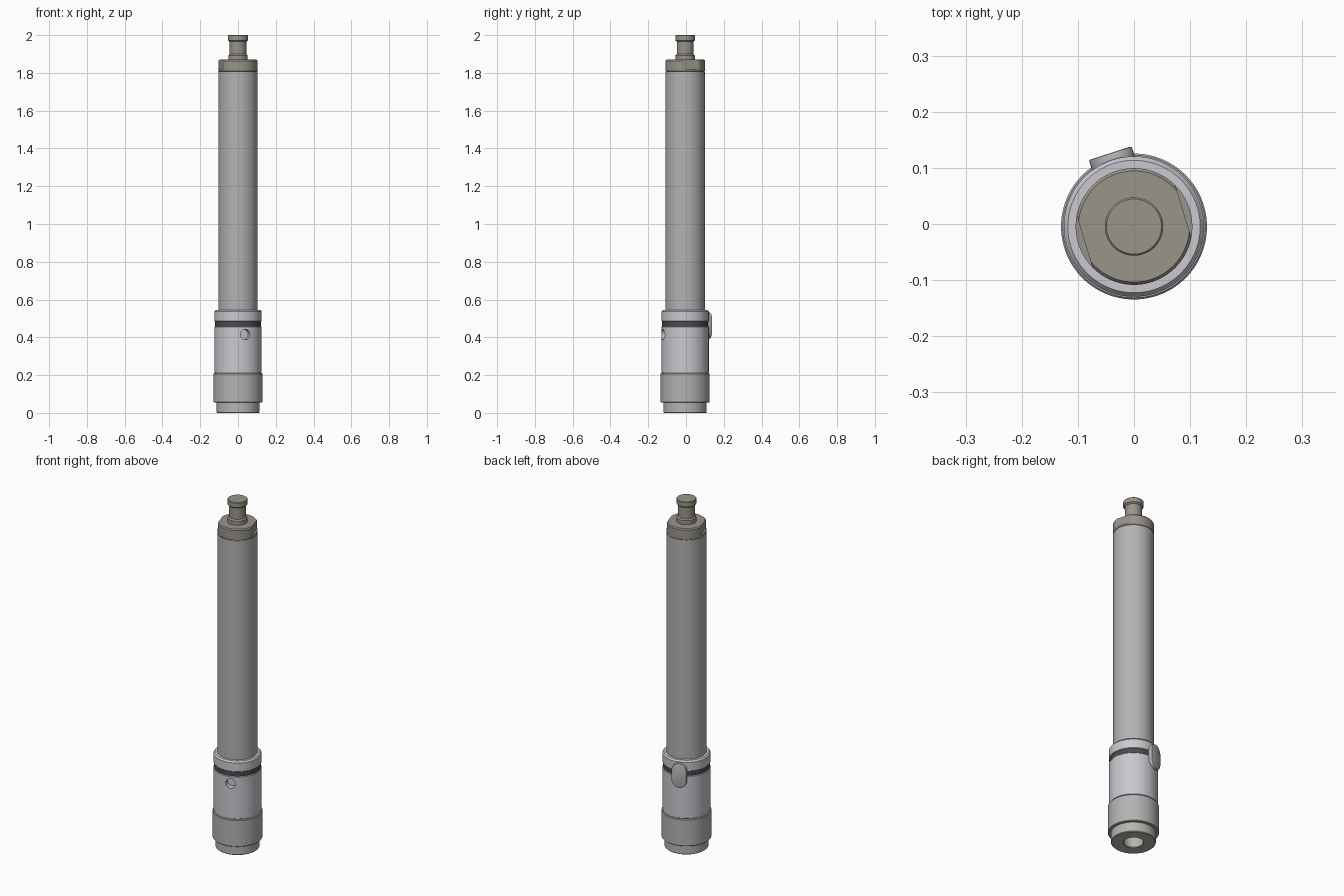
import bpy, bmesh, math
from mathutils import Matrix, Vector

if "Cube" in bpy.data.objects:
    bpy.data.objects.remove(bpy.data.objects["Cube"])

CY = -0.0045                 # axis offset in y
AXIS = Vector((0, CY, 0))
CLIP = math.radians(108)     # direction the side button faces
FLAT = math.radians(17)      # direction of the wrench flats


def material(name, rgb):
    m = bpy.data.materials.new(name)
    m.diffuse_color = (*rgb, 1)
    m.use_nodes = True
    m.node_tree.nodes["Principled BSDF"].inputs["Base Color"].default_value = m.diffuse_color
    return m


metal = material("grey_metal", (0.45, 0.45, 0.45))
silver = material("pale_silver", (0.58, 0.58, 0.63))
warm = material("warm_grey", (0.32, 0.30, 0.26))
beige = material("beige_metal", (0.48, 0.46, 0.43))
dark = material("dark_rubber", (0.07, 0.07, 0.07))


def finish(name, bm, mat):
    bmesh.ops.recalc_face_normals(bm, faces=bm.faces)
    me = bpy.data.meshes.new(name)
    bm.to_mesh(me)
    bm.free()
    ob = bpy.data.objects.new(name, me)
    bpy.context.collection.objects.link(ob)
    if mat:
        me.materials.append(mat)
        bpy.context.view_layer.objects.active = ob
        ob.select_set(True)
        bpy.ops.object.shade_smooth_by_angle(angle=math.radians(30))
        ob.select_set(False)
    return ob


def lathe(name, profile, mat, n=96):
    """Revolve (radius, z) points; a profile starts and ends on the axis."""
    bm = bmesh.new()
    vs = [bm.verts.new((r, CY, z)) for r, z in profile]
    es = [bm.edges.new(p) for p in zip(vs, vs[1:])]
    bmesh.ops.spin(bm, geom=vs + es, cent=AXIS, axis=(0, 0, 1),
                   angle=math.tau, steps=n, use_duplicate=False)
    bmesh.ops.remove_doubles(bm, verts=bm.verts, dist=1e-5)
    return finish(name, bm, mat)


def cut(ob, cutter):
    cutter.hide_render = True
    cutter.hide_set(True)
    mod = ob.modifiers.new("cut", 'BOOLEAN')
    mod.operation, mod.solver, mod.object = 'DIFFERENCE', 'EXACT', cutter


def facing(angle, dist, z):
    """Frame whose local z points outward, local y points up."""
    out = Vector((math.cos(angle), math.sin(angle), 0))
    up = Vector((0, 0, 1))
    m = Matrix((up.cross(out), up, out)).transposed().to_4x4()
    m.translation = AXIS + out * dist + up * z
    return m


# Base ring with socket
lathe("base_ring", [(0, 0.15), (0.05, 0.15), (0.05, 0.003), (0.053, 0), (0.111, 0),
                    (0.114, 0.003), (0.114, 0.16), (0, 0.16)], beige)

# Thick lower sleeve
lathe("lower_sleeve", [(0, 0.155), (0.114, 0.155), (0.114, 0.055), (0.127, 0.055),
                       (0.130, 0.058), (0.130, 0.207), (0.127, 0.21), (0, 0.21)], metal)

# Collar body, rubber band and upper collar
body = lathe("collar_body", [(0, 0.205), (0.122, 0.205), (0.122, 0.213), (0.125, 0.215),
                             (0.125, 0.455), (0.122, 0.458), (0, 0.458)], silver)
lathe("rubber_band", [(0, 0.456), (0.1215, 0.456), (0.1215, 0.486), (0, 0.486)], dark)
lathe("upper_collar", [(0, 0.484), (0.122, 0.484), (0.125, 0.487), (0.125, 0.536),
                       (0.118, 0.545), (0, 0.545)], silver)

# Side port, opposite the button
bm = bmesh.new()
bmesh.ops.create_cone(bm, cap_ends=True, segments=32, radius1=0.027, radius2=0.027,
                      depth=0.08, matrix=facing(CLIP + math.pi, 0.13, 0.415))
cut(body, finish("port_cutter", bm, None))

# Rounded side button
bm = bmesh.new()
w, h = 0.04, 0.07
ring = []
for i in range(34):
    end = 1 if i < 17 else -1
    a = math.pi * (i if i < 17 else i - 1) / 16
    ring.append(bm.verts.new((w * math.cos(a), w * math.sin(a) + end * (h - w), 0)))
base = bm.faces.new(ring)
top = bmesh.ops.extrude_face_region(bm, geom=[base])["geom"]
tv = [g for g in top if isinstance(g, bmesh.types.BMVert)]
bmesh.ops.translate(bm, verts=tv, vec=(0, 0, 0.022))
bmesh.ops.bevel(bm, geom=[e for e in bm.edges if all(v in tv for v in e.verts)],
                offset=0.003, segments=2, affect='EDGES', profile=0.5)
bm.transform(facing(CLIP, 0.1155, 0.462))
finish("side_button", bm, metal)

# Main tube
lathe("main_tube", [(0, 0.53), (0.104, 0.53), (0.104, 1.805), (0, 1.805)], metal)

# End cap with two wrench flats
cap = lathe("end_cap", [(0, 1.80), (0.102, 1.80), (0.102, 1.808), (0.104, 1.81),
                        (0.104, 1.864), (0.099, 1.87), (0, 1.87)], warm)
for k in range(2):
    bm = bmesh.new()
    bmesh.ops.create_cube(bm, size=0.2, matrix=facing(FLAT + k * math.pi, 0.192, 1.92))
    cut(cap, finish(f"flat_cutter_{k + 1}", bm, None))

# Spigot stud
lathe("top_stud", [(0, 1.86), (0.051, 1.86), (0.051, 1.893), (0.044, 1.90), (0.044, 1.965),
                   (0.052, 1.972), (0.052, 1.997), (0.049, 2.0), (0, 2.0)], warm)
